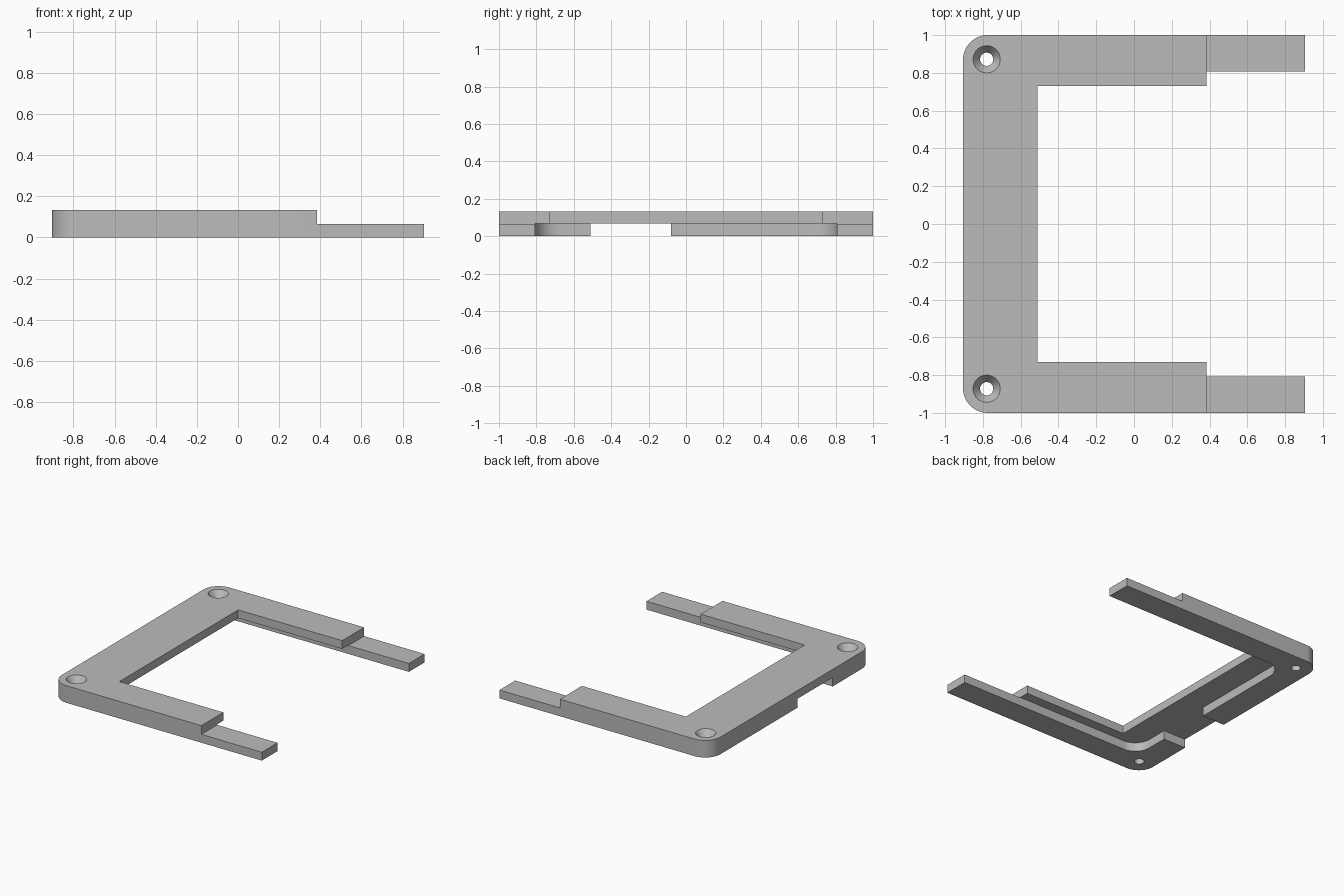
import bpy
import bmesh
from math import cos, sin, pi

if "Cube" in bpy.data.objects:
    bpy.data.objects.remove(bpy.data.objects["Cube"], do_unlink=True)

LEFT, STEP, TIP = -0.905, 0.385, 0.905   # back edge, end of thick arms, end of tongues
HEIGHT, LEDGE, TONGUE = 0.133, 0.069, 0.065
INNER = 0.807                            # inner side of the lower rim
ROUND = 0.13

grey = bpy.data.materials.new("plain grey")
grey.use_nodes = True
grey.diffuse_color = (0.5, 0.5, 0.5, 1)
grey.node_tree.nodes["Principled BSDF"].inputs["Base Color"].default_value = (0.5, 0.5, 0.5, 1)


def finish(name, bm):
    bmesh.ops.recalc_face_normals(bm, faces=bm.faces)
    mesh = bpy.data.meshes.new(name)
    bm.to_mesh(mesh)
    bm.free()
    mesh.materials.append(grey)
    obj = bpy.data.objects.new(name, mesh)
    bpy.context.collection.objects.link(obj)
    return obj


def prism(name, outline, low, high):
    """Extrude a flat outline upwards."""
    bm = bmesh.new()
    face = bm.faces.new([bm.verts.new((x, y, low)) for x, y in outline])
    top = bmesh.ops.extrude_face_region(bm, geom=[face])["geom"]
    verts = [v for v in top if isinstance(v, bmesh.types.BMVert)]
    bmesh.ops.translate(bm, vec=(0, 0, high - low), verts=verts)
    return finish(name, bm)


def rounded_side(x, y, radius, steps=14):
    """Left side of an outline, from back to front, with two round corners."""
    arc = [(x + radius - radius * sin(a), y - radius + radius * cos(a))
           for a in (pi / 2 * i / steps for i in range(steps + 1))]
    return arc + [(px, -py) for px, py in reversed(arc)]


def box(name, x0, x1, y0, y1, low, high):
    return prism(name, [(x0, y0), (x1, y0), (x1, y1), (x0, y1)], low, high)


def spun(name, x, y, profile, sides=40):
    """Turn a radius/height profile into a closed round solid."""
    bm = bmesh.new()
    rings = [[bm.verts.new((x + r * cos(2 * pi * i / sides), y + r * sin(2 * pi * i / sides), z))
              for i in range(sides)] for r, z in profile]
    for a, b in zip(rings, rings[1:]):
        for i in range(sides):
            j = (i + 1) % sides
            bm.faces.new((a[i], a[j], b[j], b[i]))
    bm.faces.new(rings[0])
    bm.faces.new(rings[-1])
    return finish(name, bm)


def cut(target, cutter):
    cutter.hide_render = True
    mod = target.modifiers.new("cut", 'BOOLEAN')
    mod.operation = 'DIFFERENCE'
    mod.solver = 'EXACT'
    mod.object = cutter
    bpy.context.view_layer.objects.active = target
    bpy.ops.object.modifier_apply(modifier=mod.name)
    bpy.data.objects.remove(cutter, do_unlink=True)


# C-shaped frame with rounded back corners
opening = [(STEP, -0.73), (-0.51, -0.73), (-0.51, 0.73), (STEP, 0.73)]
frame = prism("frame", rounded_side(LEFT, 1, ROUND) + [(STEP, -1)] + opening + [(STEP, 1)], 0, HEIGHT)

# Recess underneath, leaving a thin overhanging lip
cut(frame, prism("recess_cutter",
                 rounded_side(-0.71, INNER, ROUND) + [(1, -INNER), (1, INNER)], -0.1, LEDGE))

# Slot through the lower rim
cut(frame, box("slot_cutter", -1.1, -0.6, -0.51, -0.08, -0.1, LEDGE))

# Countersunk screw holes
for side in (-1, 1):
    cut(frame, spun("hole_cutter", -0.78, side * 0.872,
                    [(0.035, -0.1), (0.035, 0.083), (0.072, HEIGHT), (0.072, 0.2)]))

# Thin tongues at the arm ends
tongues = [box(name, STEP, TIP, min(s * INNER, s), max(s * INNER, s), 0, TONGUE)
           for name, s in (("front_tongue", -1), ("back_tongue", 1))]

# Smooth the round corners and holes, keep the edges sharp
bpy.ops.object.select_all(action='DESELECT')
for obj in [frame] + tongues:
    obj.select_set(True)
bpy.context.view_layer.objects.active = frame
bpy.ops.object.shade_smooth_by_angle(angle=pi / 6)
